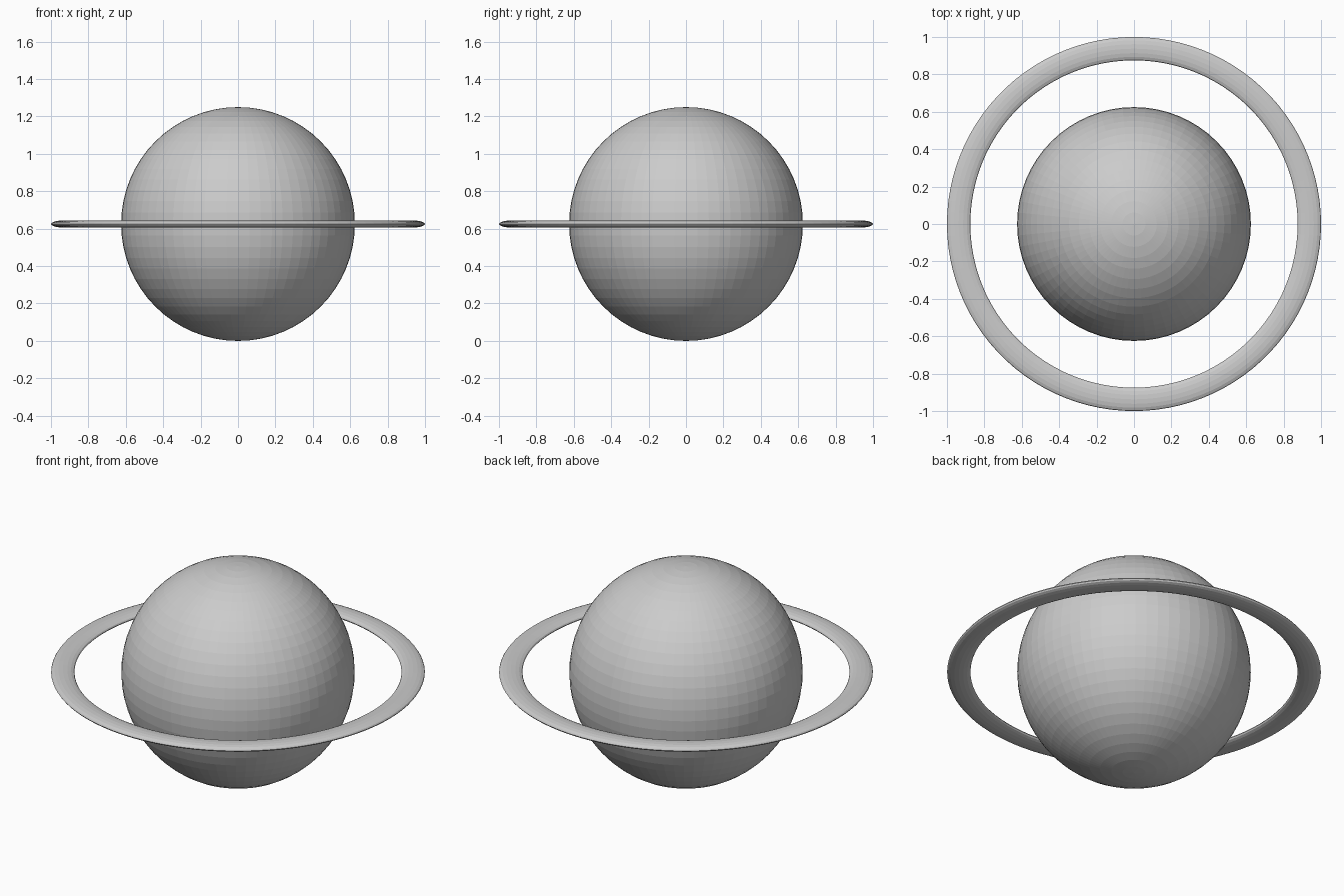
import bpy

if "Cube" in bpy.data.objects:
    bpy.data.objects.remove(bpy.data.objects["Cube"])

R = 0.625  # planet radius, also the height of the ring plane

# Planet: flat-faceted sphere resting on the ground
bpy.ops.mesh.primitive_uv_sphere_add(segments=64, ring_count=32, radius=R, location=(0, 0, R))
planet = bpy.context.object
planet.name = "planet"
bpy.ops.object.shade_flat()

# Ring: torus squashed into a thin band
bpy.ops.mesh.primitive_torus_add(major_segments=100, minor_segments=16,
                                 major_radius=0.9375, minor_radius=0.0625,
                                 location=(0, 0, R))
ring = bpy.context.object
ring.name = "planet_ring"
ring.scale.z = 0.3
bpy.ops.object.transform_apply(location=False, rotation=False, scale=True)
bpy.ops.object.shade_flat()
